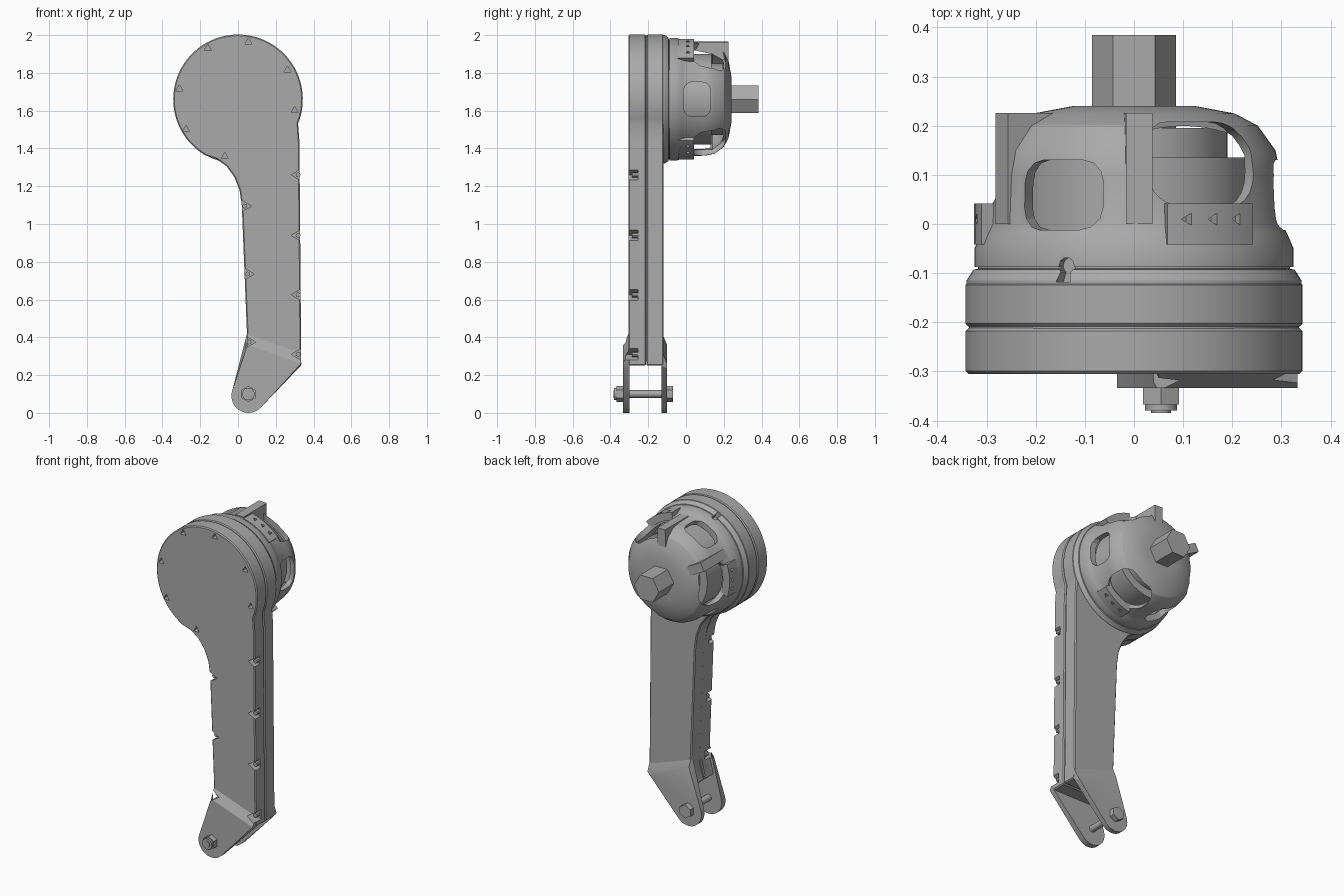
import bpy, bmesh
from math import sin, cos, pi, radians
from mathutils import Matrix, Vector

if "Cube" in bpy.data.objects:
    bpy.data.objects.remove(bpy.data.objects["Cube"])

grey = bpy.data.materials.new("plain_grey")
grey.use_nodes = True
grey.diffuse_color = (0.4, 0.4, 0.4, 1)
grey.node_tree.nodes["Principled BSDF"].inputs["Base Color"].default_value = (0.4, 0.4, 0.4, 1)

HUB = Vector((0, 0, 1.66))
R = 0.343


def make(name, bm, matrix=Matrix()):
    bmesh.ops.recalc_face_normals(bm, faces=bm.faces)
    bm.transform(matrix)
    if matrix.determinant() < 0:
        bmesh.ops.reverse_faces(bm, faces=bm.faces)
    me = bpy.data.meshes.new(name)
    bm.to_mesh(me)
    bm.free()
    me.materials.append(grey)
    ob = bpy.data.objects.new(name, me)
    bpy.context.scene.collection.objects.link(ob)
    return ob


def loft(name, a, y0, y1, b=None, matrix=Matrix()):
    """Solid between two (x, z) outlines at depths y0 and y1."""
    bm = bmesh.new()
    ra = [bm.verts.new((x, y0, z)) for x, z in a]
    rb = [bm.verts.new((x, y1, z)) for x, z in (b or a)]
    bm.faces.new(ra)
    bm.faces.new(rb)
    for i in range(len(ra)):
        j = (i + 1) % len(ra)
        bm.faces.new((ra[i], ra[j], rb[j], rb[i]))
    return make(name, bm, matrix)


def lathe(name, profile, steps=64):
    """Turn a closed (radius, y) profile about the hub axis."""
    bm = bmesh.new()
    rings = []
    for k in range(steps):
        a = 2 * pi * k / steps
        rings.append([bm.verts.new((r * cos(a), y, HUB.z + r * sin(a))) for r, y in profile])
    n = len(profile)
    for k in range(steps):
        p, q = rings[k], rings[(k + 1) % steps]
        for i in range(n):
            j = (i + 1) % n
            bm.faces.new((p[i], p[j], q[j], q[i]))
    return make(name, bm)


def arc(cx, cz, r, a0, a1, n):
    return [(cx + r * cos(radians(a0 + (a1 - a0) * i / n)),
             cz + r * sin(radians(a0 + (a1 - a0) * i / n))) for i in range(n + 1)]


def ngon(cx, cz, r, n, turn=0):
    return arc(cx, cz, r, turn, turn + 360, n)[:-1]


def rounded(w, lo, hi, r, n=5):
    pts = []
    for cx, cz, a in ((w - r, hi - r, 0), (r - w, hi - r, 90), (r - w, lo + r, 180), (w - r, lo + r, 270)):
        pts += arc(cx, cz, r, a, a + 90, n)
    return pts


def radial(deg):
    """Local x is tangent, local y points outwards, local z runs along the hub axis."""
    a = radians(deg)
    m = Matrix(((-sin(a), cos(a), 0), (0, 0, 1), (cos(a), sin(a), 0))).to_4x4()
    return Matrix.Translation(HUB) @ m


def apply(ob, kind, **settings):
    bpy.context.view_layer.objects.active = ob
    m = ob.modifiers.new(kind.lower(), kind)
    for k, v in settings.items():
        setattr(m, k, v)
    bpy.ops.object.modifier_apply(modifier=m.name)


def cut(targets, cutters):
    for ob in targets:
        for c in cutters:
            apply(ob, "BOOLEAN", operation="DIFFERENCE", solver="EXACT", object=c)
    for c in cutters:
        bpy.data.objects.remove(c)


# Arm: two mirrored shells meeting at a seam
outline = arc(0, HUB.z, R, -22, 240, 56) + [
    (-0.11, 1.342), (-0.06, 1.305), (-0.02, 1.25), (0.008, 1.18), (0.02, 1.1),
    (0.05, 0.36), (0.02, 0.25), (0.335, 0.25), (0.325, 1.44)]
front_shell = loft("front_shell", outline, -0.305, -0.212)
back_shell = loft("back_shell", outline, -0.209, -0.118)
for ob in (front_shell, back_shell):
    apply(ob, "BEVEL", width=0.006, segments=1, limit_method="ANGLE", angle_limit=radians(50))
core = [(x * 0.98, HUB.z + (z - HUB.z) * 0.985) for x, z in outline]
loft("seam_core", core, -0.22, -0.2)

# Fork tines with a ramp up onto the arm
foot = arc(0.055, 0.09, 0.09, 160, 315, 14)
outer = foot + [(0.333, 0.25), (0.05, 0.35)]
inner = foot + [(0.333, 0.25), (0.333, 0.33), (0.05, 0.43)]
outer_ring = foot + [(0.31, 0.235), (0.333, 0.26), (0.05, 0.36)]
front_tine = loft("front_tine", outer_ring, -0.334, -0.298, inner)
loft("back_tine", outer_ring, -0.1, -0.13, inner)

# Fork bolt
loft("bolt_shank", ngon(0.055, 0.1, 0.02, 16), -0.385, -0.08)
loft("bolt_nut", ngon(0.055, 0.1, 0.042, 6, 30), -0.367, -0.33)
loft("bolt_tip", ngon(0.055, 0.1, 0.033, 16), -0.38, -0.36)
loft("bolt_head", ngon(0.055, 0.1, 0.042, 6, 30), -0.105, -0.068)

# Triangular screw pockets round the front shell
pockets = []
screws = [(0.318, 1.26, 180), (0.318, 0.94, 180), (0.318, 0.625, 180), (0.318, 0.31, 180),
          (0.036, 1.095, 0), (0.05, 0.735, 0), (0.058, 0.375, 0)]
for x, z, turn in screws:
    pockets.append(loft("pocket_cutter", ngon(x, z, 0.036, 3, turn), -0.35, -0.255))
for x, z in ((-0.16, 1.93), (0.055, 1.963), (0.262, 1.815), (0.3, 1.6), (-0.31, 1.715), (-0.275, 1.5), (-0.07, 1.357)):
    pockets.append(loft("pocket_cutter", ngon(x, z, 0.022, 3, 90), -0.35, -0.265))
cut([front_shell, front_tine], pockets)
for x, z, turn in screws:
    loft("pocket_screw", ngon(x, z, 0.013, 8), -0.285, -0.25)

# Collar between the arm and the housing
collar = lathe("collar", [(0.05, -0.13), (0.341, -0.13), (0.341, -0.115), (0.327, -0.093),
                          (0.318, -0.091), (0.318, -0.08), (0.05, -0.08)])

# Domed housing shell with windows
housing = lathe("housing", [
    (0.2, -0.088), (0.325, -0.088), (0.325, -0.05), (0.312, -0.02), (0.302, 0), (0.298, 0.1),
    (0.288, 0.15), (0.252, 0.2), (0.205, 0.225), (0.125, 0.24), (0.05, 0.24),
    (0.05, 0.215), (0.19, 0.205), (0.235, 0.18), (0.265, 0.14), (0.27, 0), (0.27, -0.05), (0.2, -0.05)])
windows = []
for deg in (60, 180, 300):
    windows.append(loft("window_cutter", rounded(0.125, 0.035, 0.208, 0.07), 0.2, 0.4, matrix=radial(deg)))
for deg in (0, 120, 240):
    windows.append(loft("window_cutter", rounded(0.092, -0.012, 0.13, 0.045, 3), 0.2, 0.4, matrix=radial(deg)))
keyhole = [loft("key_cutter", ngon(0, -0.085, 0.017, 10), 0.305, 0.4, matrix=radial(115)),
           loft("key_cutter", [(-0.016, -0.118), (0.016, -0.118), (0.006, -0.08), (-0.006, -0.08)],
                0.305, 0.4, matrix=radial(115))]
cut([housing], windows)
cut([housing, collar, back_shell], keyhole)

# Curved plates below the large windows, each with three triangular holes
for deg in (60, 180, 300):
    sector = arc(0, HUB.z, 0.326, deg - 18, deg + 18, 10) + arc(0, HUB.z, 0.28, deg + 18, deg - 18, 10)
    plate = loft("window_plate", sector, -0.042, 0.042)
    cut([plate], [loft("hole_cutter", ngon(t, 0.01, 0.014, 3), 0.3, 0.4, matrix=radial(deg))
                  for t in (-0.058, 0, 0.058)])

# Two gussets beside the upper window
for deg in (88, 152):
    bm = bmesh.new()
    section = [(0.27, 0), (0.305, 0), (0.305, 0.226), (0.19, 0.226), (0.24, 0.14)]
    sides = [[bm.verts.new((t, r, y)) for r, y in section] for t in (-0.027, 0.027)]
    for s in sides:
        bm.faces.new(s)
    for i in range(5):
        j = (i + 1) % 5
        bm.faces.new((sides[0][i], sides[0][j], sides[1][j], sides[1][i]))
    make("gusset", bm, radial(deg))

# Inner drum seen through the windows, and the hexagonal output shaft
loft("inner_drum", ngon(0, HUB.z, 0.24, 48), -0.085, 0.135)
loft("inner_cap", ngon(0, HUB.z, 0.19, 48), 0.13, 0.195)
loft("output_shaft", ngon(0, HUB.z, 0.085, 6), 0.19, 0.385)

# Smooth curves, crisp edges
for ob in bpy.context.scene.collection.objects:
    if ob.type == "MESH" and ob.data.materials and ob.data.materials[0] == grey:
        bpy.ops.object.select_all(action="DESELECT")
        ob.select_set(True)
        bpy.context.view_layer.objects.active = ob
        bpy.ops.object.shade_smooth_by_angle(angle=radians(25))
